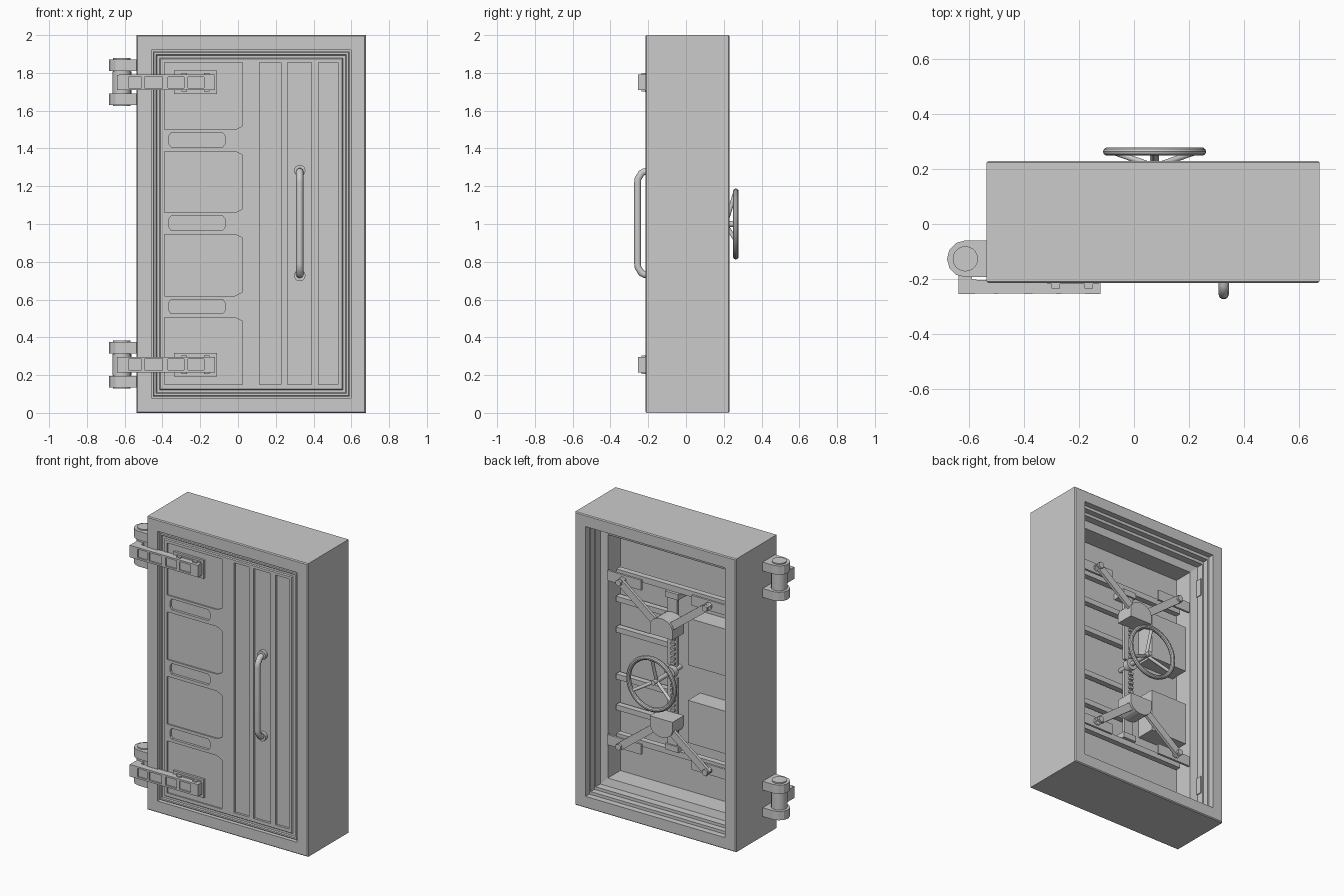
import bpy, bmesh
from math import pi, cos, sin, hypot
from mathutils import Vector, Matrix

if "Cube" in bpy.data.objects:
    bpy.data.objects.remove(bpy.data.objects["Cube"])

X0, X1, Z0, Z1 = -0.537, 0.677, 0.0, 2.0
CX = 0.075


def finish(bm, name, smooth=False, bevel=0):
    bmesh.ops.recalc_face_normals(bm, faces=bm.faces)
    me = bpy.data.meshes.new(name)
    bm.to_mesh(me)
    bm.free()
    ob = bpy.data.objects.new(name, me)
    bpy.context.collection.objects.link(ob)
    bpy.context.view_layer.objects.active = ob
    for o in bpy.context.selected_objects:
        o.select_set(False)
    ob.select_set(True)
    if smooth:
        bpy.ops.object.shade_smooth_by_angle(angle=0.7)
    if bevel:
        m = ob.modifiers.new("edge", 'BEVEL')
        m.width, m.segments = bevel, 1
    return ob


def box(name, x0, x1, y0, y1, z0, z1, bevel=0):
    bm = bmesh.new()
    M = Matrix.LocRotScale(Vector(((x0+x1)/2, (y0+y1)/2, (z0+z1)/2)), None, Vector((x1-x0, y1-y0, z1-z0)))
    bmesh.ops.create_cube(bm, size=1, matrix=M)
    return finish(bm, name, bevel=bevel)


def rod(name, a, b, r, n=20):
    a, b = Vector(a), Vector(b)
    bm = bmesh.new()
    M = Matrix.Translation((a+b)/2) @ (b-a).to_track_quat('Z', 'Y').to_matrix().to_4x4()
    bmesh.ops.create_cone(bm, cap_ends=True, segments=n, radius1=r, radius2=r, depth=(b-a).length, matrix=M)
    return finish(bm, name, True)


def add_prism(bm, pts, lo, hi, axis):
    def P(p, h):
        return (p[0], h, p[1]) if axis == 'Y' else (p[0], p[1], h)
    A = [bm.verts.new(P(p, lo)) for p in pts]
    B = [bm.verts.new(P(p, hi)) for p in pts]
    bm.faces.new(A)
    bm.faces.new(B[::-1])
    for i in range(len(A)):
        j = (i+1) % len(A)
        bm.faces.new((A[j], A[i], B[i], B[j]))


def prism(name, pts, lo, hi, axis='Y', smooth=False):
    bm = bmesh.new()
    add_prism(bm, pts, lo, hi, axis)
    return finish(bm, name, smooth)


def rect_loft(name, rings, closed):
    # rings: (inset in x, inset in z, y) of the outer rectangle
    bm = bmesh.new()
    loops = [[bm.verts.new(p) for p in ((X0+i, y, Z0+k), (X1-i, y, Z0+k), (X1-i, y, Z1-k), (X0+i, y, Z1-k))]
             for i, k, y in rings]
    pairs = list(zip(loops, loops[1:]))
    if closed:
        pairs.append((loops[-1], loops[0]))
    else:
        bm.faces.new(loops[0])
        bm.faces.new(loops[-1])
    for A, B in pairs:
        for i in range(4):
            j = (i+1) % 4
            bm.faces.new((A[i], A[j], B[j], B[i]))
    return finish(bm, name)


# Frame with stepped reveal
rect_loft("frame", [(.08, .08, -.215), (.006, .006, -.215), (0, 0, -.209), (0, 0, .224), (.006, .006, .23),
                    (.08, .08, .23), (.08, .08, .19), (.09, .1, .19), (.09, .1, .15), (.1, .12, .15),
                    (.1, .12, .10), (.15, .17, .09), (.15, .17, -.07), (.08, .08, -.07)], True)

# Door slab with bordered front
door = rect_loft("door", [(.145, .165, -.045), (.145, .165, -.075), (.087, .087, -.075), (.087, .087, -.2),
                          (.092, .092, -.207), (.103, .103, -.207), (.108, .108, -.2), (.122, .122, -.2),
                          (.127, .127, -.207)], False)

# Recesses cut into the door front
bm = bmesh.new()
c = .04
for z0, z1, lo, hi in ((1.50, 1.855, 1, 0), (1.06, 1.385, 1, 1), (.62, .945, 1, 1), (.15, .505, 0, 1)):
    pts = [(-.39, z0)]
    pts += [(.025-c, z0), (.025, z0+c/2)] if lo else [(.025, z0)]
    pts += [(.025, z1-c/2), (.025-c, z1)] if hi else [(.025, z1)]
    pts += [(-.39, z1)]
    add_prism(bm, pts, -.23, -.198, 'Y')
for z in (1.445, 1.005, .5625):
    add_prism(bm, [(-.355, z-.037), (-.08, z-.037), (-.068, z-.02), (-.068, z+.02), (-.08, z+.037),
                   (-.355, z+.037), (-.367, z+.02), (-.367, z-.02)], -.23, -.19, 'Y')
for a, b in ((.115, .227), (.263, .39), (.427, .53)):
    add_prism(bm, [(a, .15), (b, .15), (b, 1.855), (a, 1.855)], -.23, -.192, 'Y')
cut = finish(bm, "recess_cutter")
cut.hide_render = True
m = door.modifiers.new("recess", 'BOOLEAN')
m.object, m.operation, m.solver = cut, 'DIFFERENCE', 'EXACT'
bpy.context.view_layer.objects.active = door
bpy.ops.object.modifier_apply(modifier="recess")
bpy.data.objects.remove(cut)

# Pull handle
cu = bpy.data.curves.new("pull_handle", 'CURVE')
cu.dimensions, cu.bevel_depth, cu.bevel_resolution, cu.use_fill_caps = '3D', .019, 3, True
half = [(-.195, .274), (-.222, .272), (-.236, .264), (-.254, .235), (-.256, .215)]
path = [(y, 1.005+d) for y, d in half] + [(y, 1.005-d) for y, d in half[::-1]]
sp = cu.splines.new('POLY')
sp.points.add(len(path)-1)
for p, (y, z) in zip(sp.points, path):
    p.co = (.327, y, z, 1)
sp.use_smooth = True
bpy.context.collection.objects.link(bpy.data.objects.new("pull_handle", cu))
for z in (1.283, .727):
    rod("handle_flange", (.327, -.19, z), (.327, -.214, z), .03)

# Hinges
hx, hy, hr = -.615, -.127, .067
leaf = [(-.52, hy+hr)] + [(hx+hr*cos(pi/2+pi*i/6), hy+hr*sin(pi/2+pi*i/6)) for i in range(7)] + [(-.52, hy-hr)]
for z in (1.75, .255):
    for s in (-1, 1):
        prism("hinge_knuckle", leaf, z+s*.09-.03, z+s*.09+.03, 'Z')
        box("hinge_rail", -.63, -.125, -.254, -.205, z+s*.035-.006, z+s*.035+.006)
        box("hinge_clip", -.30, -.27, -.235, -.2, z+s*.044-.005, z+s*.044+.005)
        box("hinge_clip", -.18, -.15, -.235, -.2, z+s*.044-.005, z+s*.044+.005)
    rod("hinge_pin", (hx, hy, z-.125), (hx, hy, z+.128), .046)
    rod("hinge_sleeve", (hx, hy, z-.058), (hx, hy, z+.058), .05)
    box("hinge_sleeve_block", -.64, -.59, -.215, -.1, z-.04, z+.04)
    prism("hinge_arm", [(-.62, -.2), (-.64, -.205), (-.64, -.24), (-.628, -.244), (-.125, -.244), (-.125, -.205),
                        (-.55, -.205)], z-.04, z+.04, 'Z')
    for a, b in ((-.64, -.58), (-.51, -.495), (-.4, -.37), (-.285, -.265), (-.18, -.123)):
        box("hinge_rib", a, b, -.2545, -.215, z-.04, z+.04)
    box("hinge_base", -.34, -.11, -.213, -.19, z-.063, z+.063)
    box("hinge_pad", -.315, -.13, -.218, -.2, z-.05, z+.05)

# Hand wheel
bpy.ops.mesh.primitive_torus_add(location=(CX, .264, 1), rotation=(pi/2, 0, 0), major_radius=.173,
                                 minor_radius=.015, major_segments=40, minor_segments=10)
bpy.context.object.name = "hand_wheel_rim"
bpy.ops.object.shade_smooth_by_angle()
rod("wheel_shaft", (CX, -.05, 1), (CX, .25, 1), .016)
for i in range(3):
    t = pi/2 + i*2*pi/3
    rod("wheel_spoke", (CX, .21, 1), (CX+.172*cos(t), .262, 1+.172*sin(t)), .011, 10)
rod("drive_gear", (CX, .03, 1), (CX, .07, 1), .04, 12)


def link(name, p, q, w, y0, y1):
    dx, dz = q[0]-p[0], q[1]-p[1]
    L = hypot(dx, dz)
    nx, nz = -dz/L*w/2, dx/L*w/2
    prism(name, [(p[0]+nx, p[1]+nz), (q[0]+nx, q[1]+nz), (q[0]-nx, q[1]-nz), (p[0]-nx, p[1]-nz)], y0, y1)


# Lock mechanism, mirrored up and down about the wheel
for s in (1, -1):
    def Z(d):
        return 1 + s*d
    box("rack_bar", CX-.035, CX+.035, .02, .04, min(Z(.04), Z(.54)), max(Z(.04), Z(.54)))
    for i in range(7):
        z = Z(.06 + i*.033)
        box("rack_tooth", CX-.025, CX+.005, .035, .055, z-.008, z+.008)
    box("rack_guide", CX-.05, CX+.05, -.05, .05, Z(.52)-.02, Z(.52)+.02)
    # Half-round link hub
    arc = [(CX+.085*cos(pi*i/12), Z(.335 + .07*sin(pi*i/12))) for i in range(13)]
    prism("link_hub", [(CX+.085, Z(.28))] + arc + [(CX-.085, Z(.28))], .035, .16)
    for k in (1, -1):
        xe = CX + k*.325
        link("link_arm", (CX+k*.03, Z(.335)), (xe+k*.015, Z(.572)), .05, .125, .145)
        rod("link_pivot", (xe, .09, Z(.56)), (xe, .16, Z(.56)), .022, 6)
        xa, xb = sorted((CX+k*.19, CX+k*.445))
        box("bolt_plate", xa, xb, .09, .105, Z(.56)-.035, Z(.56)+.035)
        xa, xb = sorted((CX+k*.506, CX+k*.514))
        box("strike_plate", xa, xb, .10, .14, Z(.72)-.06, Z(.72)+.06)
    box("cross_bar", CX-.43, CX+.43, -.01, .03, Z(.56)-.02, Z(.56)+.02)
    # Side bolts
    for d in (.37, .16):
        box("side_bolt", CX, .515, -.02, .02, Z(d)-.018, Z(d)+.018)

# Mechanism boxes on the hinge side
box("upper_box", -.355, -.075, -.05, .085, 1.10, 1.42)
box("lower_box", -.355, -.075, -.05, .085, .57, .86)
